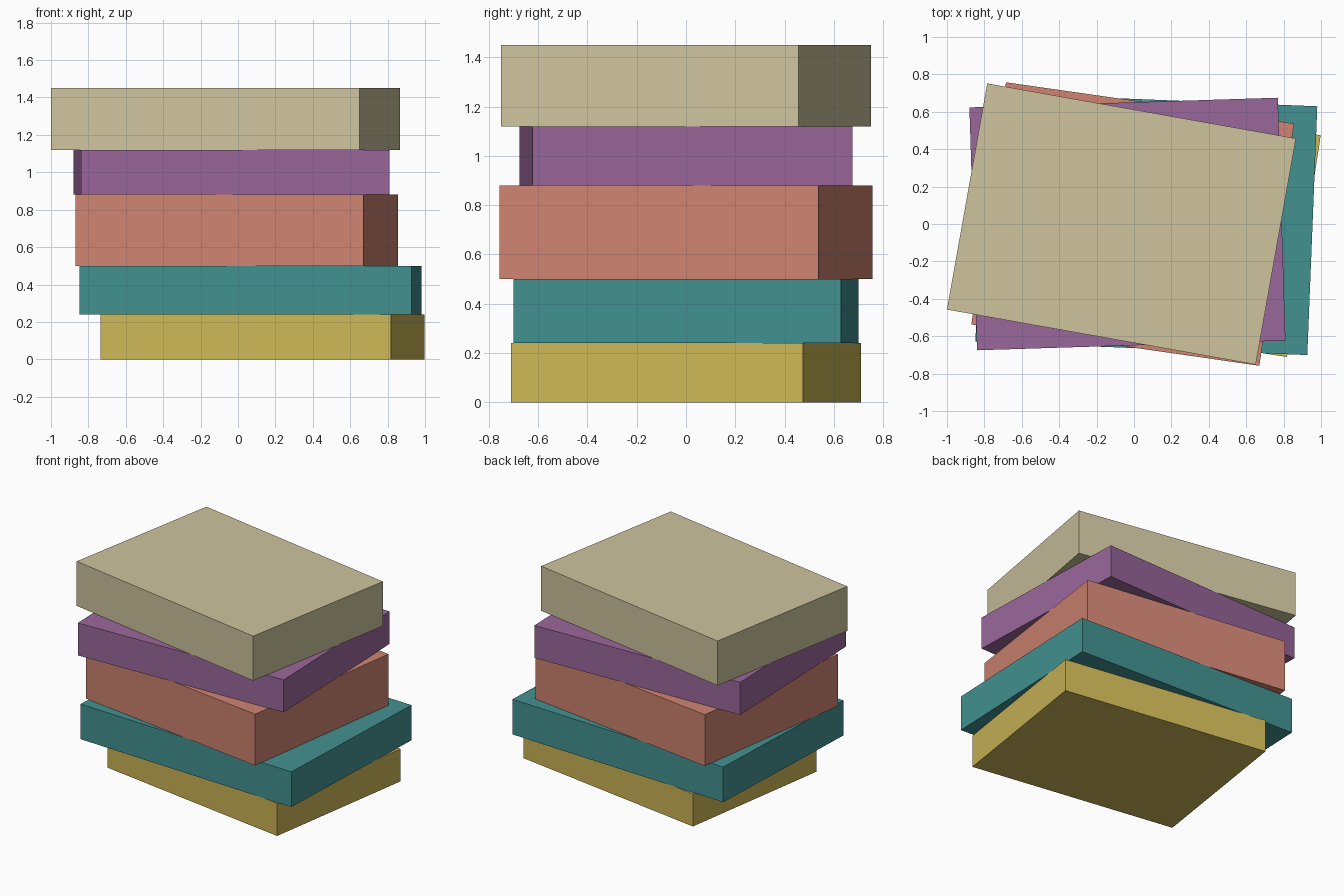
import bpy, math

if "Cube" in bpy.data.objects:
    bpy.data.objects.remove(bpy.data.objects["Cube"])


def srgb(r, g, b):
    """Display colour (0-255) to linear RGBA."""
    def lin(c):
        c /= 255
        return c / 12.92 if c <= 0.04045 else ((c + 0.055) / 1.055) ** 2.4
    return (lin(r), lin(g), lin(b), 1.0)


def slab(name, color_name, color, x, width, depth, z0, z1, angle):
    """Rectangular block turned about its vertical axis."""
    bpy.ops.mesh.primitive_cube_add(size=1, location=(x, 0, (z0 + z1) / 2),
                                    rotation=(0, 0, math.radians(angle)))
    ob = bpy.context.object
    ob.name = name
    ob.scale = (width, depth, z1 - z0)
    mat = bpy.data.materials.new(color_name)
    mat.diffuse_color = srgb(*color)
    mat.use_nodes = True
    mat.node_tree.nodes["Principled BSDF"].inputs["Base Color"].default_value = mat.diffuse_color
    ob.data.materials.append(mat)


# Stack of twisted blocks, bottom to top
slab("bottom_block", "mustard", (205, 183, 87), 0.132, 1.570, 1.199, 0.00, 0.24, -8.65)
slab("second_block", "teal", (66, 146, 144), 0.066, 1.776, 1.331, 0.24, 0.50, -2.3)
slab("middle_block", "terracotta", (207, 132, 113), -0.007, 1.556, 1.308, 0.50, 0.88, -8.15)
slab("fourth_block", "purple", (154, 103, 155), -0.035, 1.650, 1.299, 0.88, 1.12, 1.8)
slab("top_block", "cream", (206, 196, 158), -0.067, 1.677, 1.228, 1.12, 1.45, -10.1)
